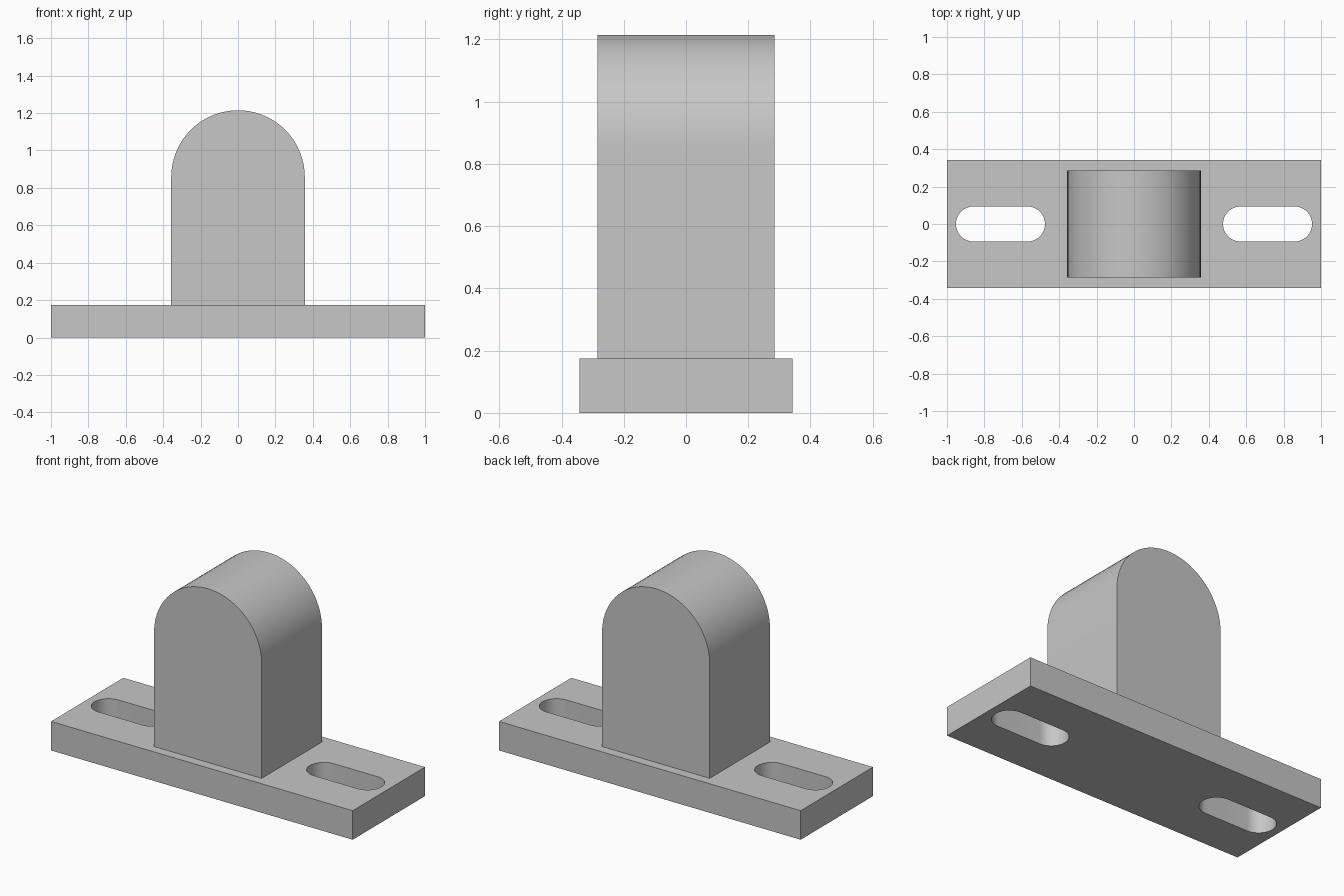
import bpy
import bmesh
from math import cos, sin, pi, radians
from mathutils import Vector

cube = bpy.data.objects.get("Cube")
if cube:
    bpy.data.objects.remove(cube, do_unlink=True)

# Overall sizes
PLATE_HALF_X, PLATE_HALF_Y, PLATE_TOP = 1.0, 0.342, 0.174
BLOCK_R, BLOCK_HALF_Y, BLOCK_TOP = 0.357, 0.285, 1.215
SLOT_X, SLOT_HALF, SLOT_R = 0.714, 0.238, 0.094

# Single plain grey finish
GREY = (0.57, 0.57, 0.57, 1)
grey = bpy.data.materials.new("plain_grey")
grey.use_nodes = True
grey.diffuse_color = GREY
grey.node_tree.nodes["Principled BSDF"].inputs["Base Color"].default_value = GREY


def arc(cx, cy, r, start, steps=36):
    """Points of a half circle, counter-clockwise from the start angle."""
    angles = [start + pi * i / steps for i in range(steps + 1)]
    return [(cx + r * cos(a), cy + r * sin(a)) for a in angles]


def prism(name, outline, to_3d, depth):
    """Extrude a closed outline placed in space by to_3d."""
    bm = bmesh.new()
    face = bm.faces.new([bm.verts.new(to_3d(u, v)) for u, v in outline])
    extruded = bmesh.ops.extrude_face_region(bm, geom=[face])["geom"]
    moved = [g for g in extruded if isinstance(g, bmesh.types.BMVert)]
    bmesh.ops.translate(bm, verts=moved, vec=Vector(depth))
    bmesh.ops.recalc_face_normals(bm, faces=bm.faces)
    mesh = bpy.data.meshes.new(name)
    bm.to_mesh(mesh)
    bm.free()
    mesh.materials.append(grey)
    obj = bpy.data.objects.new(name, mesh)
    bpy.context.collection.objects.link(obj)
    return obj


def activate(obj):
    bpy.ops.object.select_all(action='DESELECT')
    obj.select_set(True)
    bpy.context.view_layer.objects.active = obj


# Base plate
x, y = PLATE_HALF_X, PLATE_HALF_Y
plate = prism("base_plate", [(-x, -y), (x, -y), (x, y), (-x, y)],
              lambda u, v: (u, v, 0), (0, 0, PLATE_TOP))

# Rounded mounting slots, cut through the plate on both sides
reach = SLOT_HALF - SLOT_R
for side in (-1, 1):
    centre = side * SLOT_X
    outline = (arc(centre + reach, 0, SLOT_R, -pi / 2, 24)
               + arc(centre - reach, 0, SLOT_R, pi / 2, 24))
    cutter = prism("slot_cutter", outline, lambda u, v: (u, v, -0.1),
                   (0, 0, PLATE_TOP + 0.2))
    cutter.hide_render = True
    cut = plate.modifiers.new("slot", 'BOOLEAN')
    cut.operation, cut.solver, cut.object = 'DIFFERENCE', 'EXACT', cutter
    activate(plate)
    bpy.ops.object.modifier_apply(modifier=cut.name)
    bpy.data.objects.remove(cutter, do_unlink=True)

# Upright block with a half-round top
outline = ([(-BLOCK_R, PLATE_TOP), (BLOCK_R, PLATE_TOP)]
           + arc(0, BLOCK_TOP - BLOCK_R, BLOCK_R, 0))
block = prism("arched_block", outline, lambda u, v: (u, -BLOCK_HALF_Y, v),
              (0, 2 * BLOCK_HALF_Y, 0))

# Smooth curved walls, sharp corners
for part in (plate, block):
    activate(part)
    bpy.ops.object.shade_smooth_by_angle(angle=radians(30))
